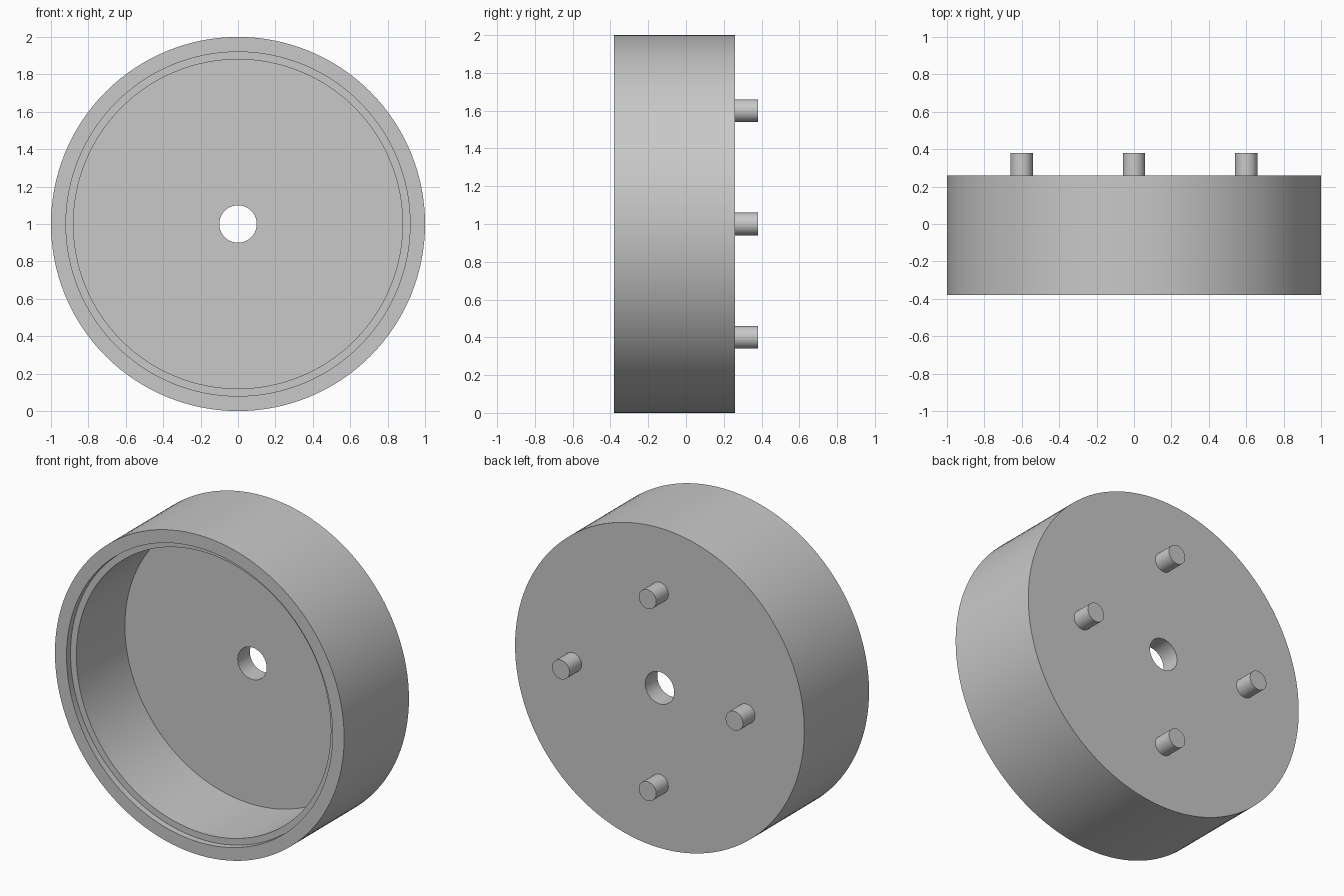
import bpy
import bmesh
import math
from mathutils import Vector

cube = bpy.data.objects.get("Cube")
if cube:
    bpy.data.objects.remove(cube, do_unlink=True)

grey = bpy.data.materials.new("light_grey")
grey.use_nodes = True
colour = (0.58, 0.58, 0.58, 1)
grey.diffuse_color = colour
grey.node_tree.nodes["Principled BSDF"].inputs["Base Color"].default_value = colour


def lathe(name, profile, centre, steps, closed):
    """Revolve (radius, y) points around a y-directed axis through centre."""
    bm = bmesh.new()
    verts = [bm.verts.new((r, y, 0)) for r, y in profile]
    pairs = list(zip(verts, verts[1:]))
    if closed:
        pairs.append((verts[-1], verts[0]))
    edges = [bm.edges.new(p) for p in pairs]
    bmesh.ops.spin(bm, geom=verts + edges, cent=(0, 0, 0), axis=(0, 1, 0),
                   angle=math.tau, steps=steps, use_merge=False)
    bmesh.ops.remove_doubles(bm, verts=bm.verts, dist=0.0001)
    bmesh.ops.recalc_face_normals(bm, faces=bm.faces)
    mesh = bpy.data.meshes.new(name)
    bm.to_mesh(mesh)
    bm.free()
    mesh.materials.append(grey)
    obj = bpy.data.objects.new(name, mesh)
    obj.location = Vector(centre)
    bpy.context.collection.objects.link(obj)
    bpy.ops.object.select_all(action="DESELECT")
    obj.select_set(True)
    bpy.context.view_layer.objects.active = obj
    bpy.ops.object.shade_smooth_by_angle(angle=math.radians(30))
    return obj


FRONT, BACK, FLOOR, TIP = -0.38, 0.26, 0.14, 0.38
LEDGE = FRONT + 0.04

# Open drum with a stepped rim and a central bore
lathe("drum_body",
      [(0.1, BACK), (1, BACK), (1, FRONT), (0.92, FRONT), (0.92, LEDGE),
       (0.88, LEDGE), (0.88, FLOOR), (0.1, FLOOR)],
      (0, 0, 1), 128, True)

# Four pegs on the back, a quarter turn apart
for name, dx, dz in (("left", 1, 0), ("right", -1, 0), ("top", 0, 1), ("bottom", 0, -1)):
    lathe(name + "_peg", [(0, BACK), (0.06, BACK), (0.06, TIP), (0, TIP)],
          (0.6 * dx, 0, 1 + 0.6 * dz), 48, False)
